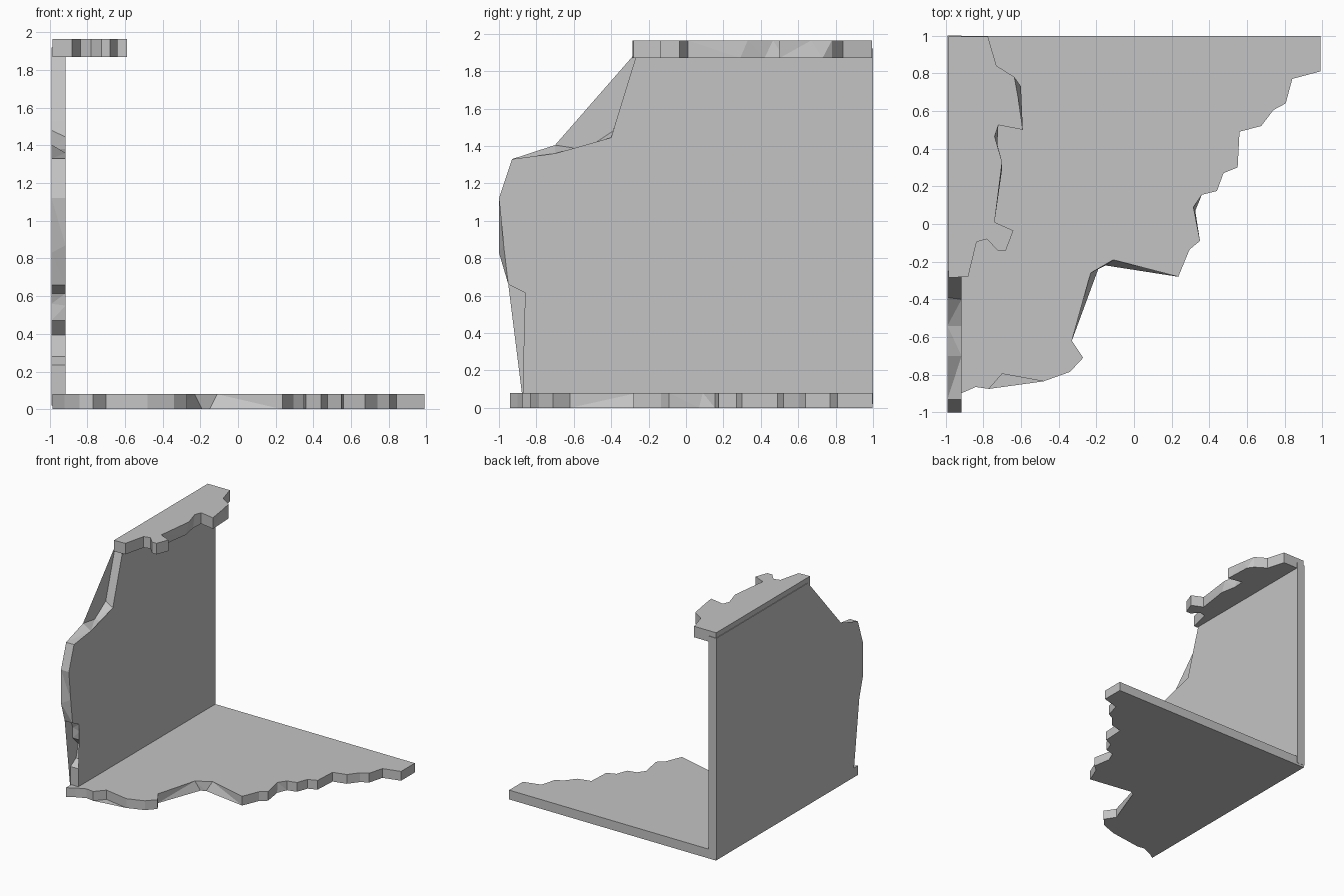
import bpy, bmesh

if "Cube" in bpy.data.objects:
    bpy.data.objects.remove(bpy.data.objects["Cube"])

grey = bpy.data.materials.new("plain grey")
grey.diffuse_color = (0.55, 0.55, 0.55, 1)
grey.use_nodes = True
grey.node_tree.nodes["Principled BSDF"].inputs["Base Color"].default_value = grey.diffuse_color


def broken_slab(name, outline, lo, hi, axis, lo_changes):
    """Slab from an outline; lo_changes moves chosen points on the low side
    so the broken edge gets its slanted chips."""
    bm = bmesh.new()

    def place(p, h):
        return (p[0], p[1], h) if axis == 'Z' else (h, p[0], p[1])

    top = [bm.verts.new(place(p, hi)) for p in outline]
    bot = [bm.verts.new(place(lo_changes.get(i, p), lo))
           for i, p in enumerate(outline)]
    n = len(outline)
    bm.faces.new(top)
    bm.faces.new(bot[::-1])
    for i in range(n):
        j = (i + 1) % n
        bm.faces.new((top[i], bot[i], bot[j], top[j]))
    bmesh.ops.triangulate(bm, faces=bm.faces[:])
    bmesh.ops.recalc_face_normals(bm, faces=bm.faces[:])
    me = bpy.data.meshes.new(name)
    bm.to_mesh(me)
    bm.free()
    me.materials.append(grey)
    ob = bpy.data.objects.new(name, me)
    bpy.context.collection.objects.link(ob)
    return ob


# Floor: straight back and left side, broken diagonal front edge (x, y)
floor = [(-.985, .998), (.99, .998), (.99, .81), (.84, .77), (.805, .64),
         (.74, .605), (.675, .52), (.56, .49), (.55, .30), (.475, .27),
         (.44, .175), (.36, .155), (.315, .09), (.35, -.09), (.295, -.135),
         (.235, -.28), (-.11, -.19), (-.23, -.26), (-.33, -.62), (-.27, -.71),
         (-.34, -.785), (-.48, -.835), (-.70, -.795), (-.77, -.875),
         (-.84, -.865), (-.92, -.90), (-.985, -.94)]
broken_slab("floor", floor, 0, .08, 'Z',
            {12: (.325, .07), 16: (-.15, -.22), 17: (-.19, -.24)})

# Wall: full height at the back, broken front edge (y, z)
wall = [(1, .02), (1, 1.92), (-.25, 1.92), (-.27, 1.87), (-.375, 1.53),
        (-.40, 1.445), (-.54, 1.38), (-.70, 1.36), (-.93, 1.33), (-1, 1.12),
        (-.975, .87), (-.95, .66), (-.86, .615), (-.85, .55), (-.84, .47),
        (-.765, .395), (-.795, .28), (-.87, .235), (-.87, .02)]
broken_slab("wall", wall, -.99, -.915, 'X',
            {5: (-.39, 1.48), 7: (-.70, 1.405), 10: (-1, .83),
             13: (-.84, .56)})

# Ceiling remnant: narrow strip with a broken right edge (x, y)
ceiling = [(-.985, .995), (-.775, .995), (-.73, .84), (-.635, .78),
           (-.615, .67), (-.59, .50), (-.72, .525), (-.74, .465),
           (-.70, .33), (-.74, .01), (-.64, -.035), (-.68, -.14),
           (-.725, -.14), (-.78, -.08), (-.835, -.095), (-.88, -.28),
           (-.985, -.285)]
broken_slab("ceiling", ceiling, 1.87, 1.965, 'Z',
            {4: (-.60, .73), 7: (-.725, .42), 8: (-.70, .29)})
